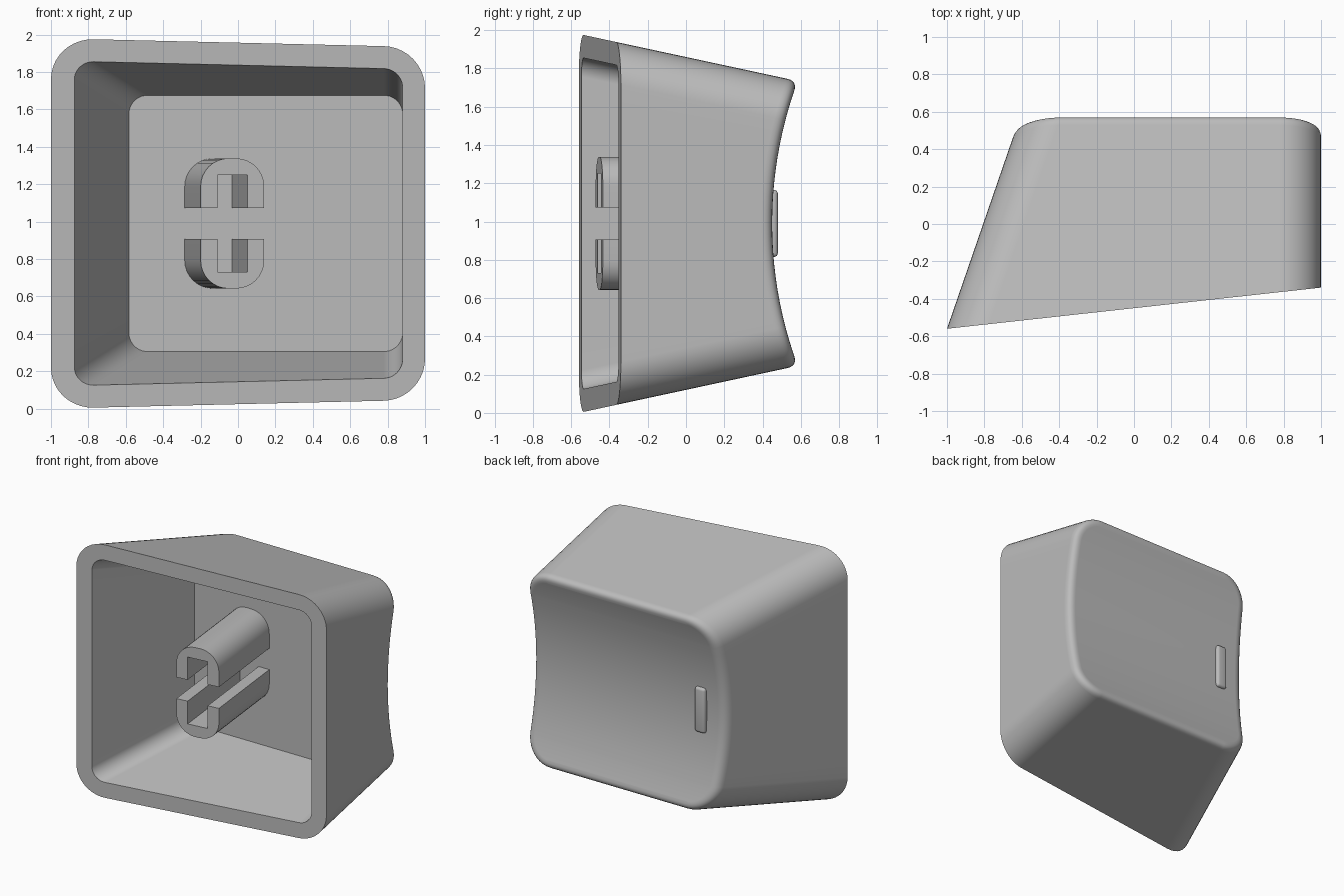
import bpy
import bmesh
from math import sin, cos, pi, sqrt
from mathutils import Vector

cube = bpy.data.objects.get("Cube")
if cube:
    bpy.data.objects.remove(cube, do_unlink=True)

grey = bpy.data.materials.new("light grey plastic")
grey.use_nodes = True
grey.diffuse_color = (0.5, 0.5, 0.5, 1)
grey.node_tree.nodes["Principled BSDF"].inputs["Base Color"].default_value = (0.5, 0.5, 0.5, 1)

MID = 0.99      # height of the symmetry plane
TILT = 0.11     # slope of the open front
SLANT = 0.345   # lean of the -x wall
TAPER = 0.215   # taper of the upper and lower walls


def finish(name, bm):
    bmesh.ops.recalc_face_normals(bm, faces=bm.faces)
    mesh = bpy.data.meshes.new(name)
    bm.to_mesh(mesh)
    bm.free()
    mesh.materials.append(grey)
    obj = bpy.data.objects.new(name, mesh)
    bpy.context.collection.objects.link(obj)
    bpy.ops.object.select_all(action="DESELECT")
    obj.select_set(True)
    bpy.context.view_layer.objects.active = obj
    bpy.ops.object.shade_smooth_by_angle(angle=pi / 6)
    return obj


# Half outline of a rounded rectangle: (cosine, straight share, sine)
ARC, SIDE = 10, 16
half = [(cos(a), -1, sin(a)) for a in [pi / 2 * (i / ARC - 1) for i in range(ARC + 1)]]
half += [(1, 2 * i / SIDE - 1, 0) for i in range(1, SIDE)]
half += [(c, 1, -s) for c, k, s in reversed(half[:ARC + 1])]


def front_plane(x, z):
    return -0.45 + TILT * x


def floor_plane(x, z):
    return 0.3


def dish(x, z):
    radius = 2.13
    return 0.45 + radius - sqrt(radius ** 2 - (z - MID) ** 2)


def ring(surface, inset, radius):
    """Rounded outline of the tapered body where it meets a surface."""
    sides = []
    for right in (True, False):
        pts = []
        for c, k, s in half:
            y = 0
            for step in range(12):
                hz = MID - TAPER * (y + 0.56) - inset
                dx = inset + radius * (1 - c)
                x = 1 - dx if right else -1 + SLANT * (y + 0.56) + dx
                z = MID + (hz - radius) * k + radius * s
                y = surface(x, z)
            pts.append(Vector((x, y, z)))
        sides.append(pts)
    return sides[0] + sides[1][::-1]


# Shell: floor, inner wall, rim, outer wall, rounded edge, dished back
FILLET, STEPS = 0.06, 6
edge = ring(dish, 0, 0.22)
low = ring(lambda x, z: dish(x, z) - FILLET, 0, 0.22)
inner = ring(dish, FILLET, 0.22 - FILLET)
rings = [ring(floor_plane, 0.12, 0.1), ring(front_plane, 0.12, 0.1), ring(front_plane, 0, 0.22)]
for i in range(STEPS + 1):
    t = i / STEPS
    rings.append([a * (1 - t) ** 2 + e * 2 * t * (1 - t) + b * t * t
                  for a, e, b in zip(low, edge, inner)])

bm = bmesh.new()
loops = [[bm.verts.new(p) for p in r] for r in rings]
n = len(loops[0])
for a, b in zip(loops, loops[1:]):
    for i in range(n):
        j = (i + 1) % n
        bm.faces.new((a[i], a[j], b[j], b[i]))
for cap in (loops[0], loops[-1]):
    for i in range(n // 2 - 1):
        bm.faces.new((cap[i], cap[i + 1], cap[n - 2 - i], cap[n - 1 - i]))
shell = finish("key_shell", bm)
shell.modifiers.new("even_shading", "WEIGHTED_NORMAL").keep_sharp = True


# Socket: two U-shaped posts square to the tilted front
def socket_half(name, sign):
    w, slot, gap, top, r = 0.17, 0.08, 0.083, 0.348, 0.15
    outline = [(w, gap)]
    for cx, start in ((w - r, 0), (r - w, pi / 2)):
        outline += [(cx + r * cos(start + pi / 2 * i / 8), top - r + r * sin(start + pi / 2 * i / 8))
                    for i in range(9)]
    outline += [(-w, gap), (-slot, gap), (-slot, 0.26), (slot, 0.26), (slot, gap)]
    bm = bmesh.new()
    front, back = [], []
    for u, v in outline:
        x, z = u - 0.03, MID + sign * v
        y = front_plane(x, z)
        front.append(bm.verts.new((x, y, z)))
        depth = 0.305 - y
        back.append(bm.verts.new((x - TILT * depth, 0.305, z)))
    bm.faces.new(front)
    bm.faces.new(back)
    for i in range(len(front)):
        j = (i + 1) % len(front)
        bm.faces.new((front[i], front[j], back[j], back[i]))
    finish(name, bm)


socket_half("upper_socket_post", 1)
socket_half("lower_socket_post", -1)

# Raised touch bar on the dished back
bm = bmesh.new()
bmesh.ops.create_cube(bm, size=1)
for v in bm.verts:
    v.co = Vector((-0.45 + v.co.x * 0.09, 0.44 + v.co.y * 0.08, MID + v.co.z * 0.35))
top_edges = [e for e in bm.edges if any(v.co.y > 0.44 for v in e.verts)]
bmesh.ops.bevel(bm, geom=top_edges, offset=0.02, segments=4, profile=0.5, affect="EDGES")
finish("touch_bar", bm)
